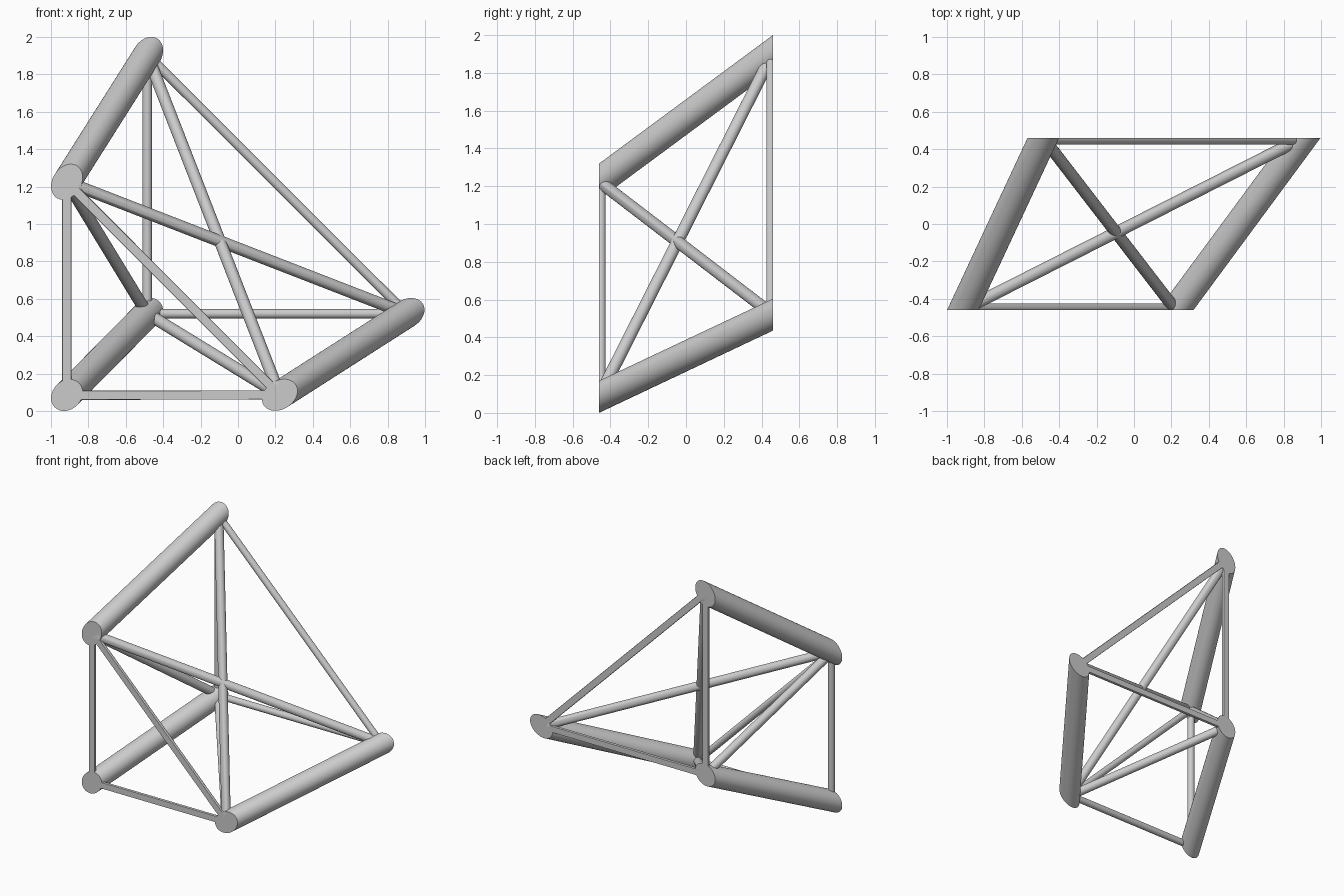
import bpy, bmesh
from mathutils import Vector

cube = bpy.data.objects.get("Cube")
if cube:
    bpy.data.objects.remove(cube, do_unlink=True)

HALF = 0.46        # half depth; every tube is trimmed flush here
INSET = 0.01       # end-frame tubes sit just inside the trim plane
CHORD_R, FRAME_R, BRACE_R = 0.0765, 0.025, 0.032

steel = bpy.data.materials.new("grey_steel")
steel.use_nodes = True
colour = (0.6, 0.6, 0.6, 1)
steel.diffuse_color = colour
steel.node_tree.nodes["Principled BSDF"].inputs["Base Color"].default_value = colour

# Joints of the front and back triangular frames
front = {"corner": Vector((-0.915, -HALF, 0.085)),
         "side": Vector((0.223, -HALF, 0.086)),
         "top": Vector((-0.915, -HALF, 1.225))}
back = {"corner": Vector((-0.485, HALF, 0.52)),
        "side": Vector((0.902, HALF, 0.52)),
        "top": Vector((-0.485, HALF, 1.905))}


def tube(name, a, b, radius, extend=0.0, segments=40):
    """Capped tube from a to b, trimmed at the front and back planes."""
    axis = (b - a).normalized()
    a, b = a - axis * extend, b + axis * extend
    bm = bmesh.new()
    bmesh.ops.create_cone(bm, cap_ends=True, segments=segments,
                          radius1=radius, radius2=radius, depth=(b - a).length)
    rot = axis.to_track_quat('Z', 'Y').to_matrix()
    for v in bm.verts:
        v.co = rot @ v.co + (a + b) / 2
    for s in (-1, 1):
        cut = bmesh.ops.bisect_plane(
            bm, geom=bm.verts[:] + bm.edges[:] + bm.faces[:], dist=1e-6,
            plane_co=(0, s * HALF, 0), plane_no=(0, s, 0), clear_outer=True)
        edges = [e for e in cut["geom_cut"] if isinstance(e, bmesh.types.BMEdge)]
        if edges:
            bmesh.ops.holes_fill(bm, edges=edges, sides=0)
    bmesh.ops.recalc_face_normals(bm, faces=bm.faces[:])
    mesh = bpy.data.meshes.new(name)
    bm.to_mesh(mesh)
    bm.free()
    mesh.materials.append(steel)
    obj = bpy.data.objects.new(name, mesh)
    bpy.context.collection.objects.link(obj)
    bpy.ops.object.select_all(action='DESELECT')
    obj.select_set(True)
    bpy.context.view_layer.objects.active = obj
    bpy.ops.object.shade_smooth_by_angle(angle=0.6)


# Three thick chords joining the frames
for key in front:
    tube(key + "_chord", front[key], back[key], CHORD_R, extend=0.2)

# Thin triangular end frames
for label, joints, shift in (("front", front, INSET), ("back", back, -INSET)):
    offset = Vector((0, shift, 0))
    for p, q in (("corner", "side"), ("corner", "top"), ("side", "top")):
        tube(f"{label}_{p}_{q}_strut", joints[p] + offset, joints[q] + offset, FRAME_R)

# Diagonal braces: crossed on the sloping face, single on the other two
for p, q in (("top", "side"), ("side", "top"), ("top", "corner"), ("side", "corner")):
    tube(f"{p}_to_{q}_brace", front[p], back[q], BRACE_R)
